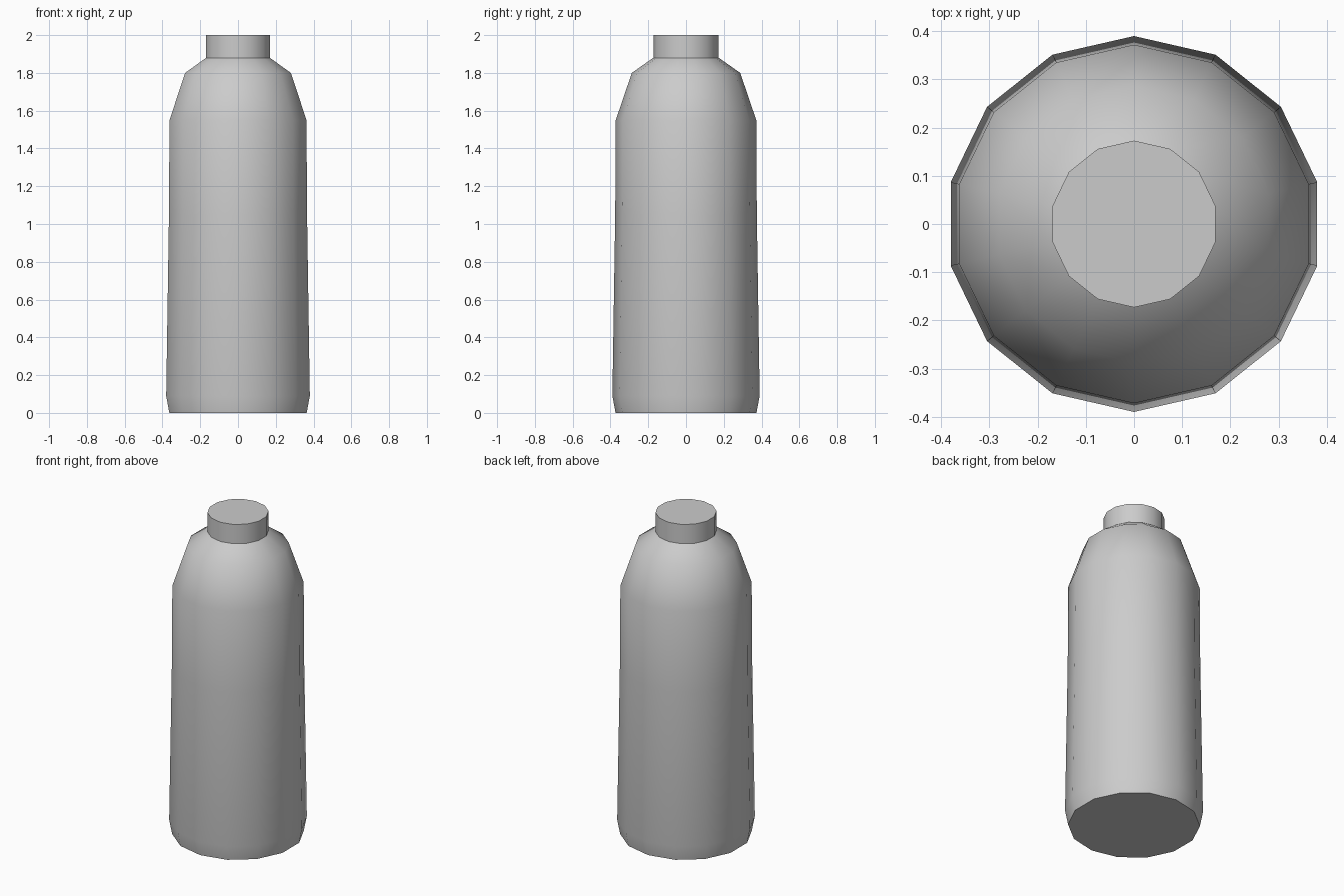
import bpy, bmesh, math

if "Cube" in bpy.data.objects:
    bpy.data.objects.remove(bpy.data.objects["Cube"])

SIDES = 14


def lathe(name, profile):
    """Revolve (radius, z) rings around z, with flat caps."""
    bm = bmesh.new()
    rings = []
    for r, z in profile:
        angles = [math.pi / 2 + 2 * math.pi * i / SIDES for i in range(SIDES)]
        rings.append([bm.verts.new((r * math.cos(a), r * math.sin(a), z)) for a in angles])
    for low, high in zip(rings, rings[1:]):
        for i in range(SIDES):
            j = (i + 1) % SIDES
            bm.faces.new((low[i], low[j], high[j], high[i]))
    bm.faces.new(rings[0][::-1])
    bm.faces.new(rings[-1])
    mesh = bpy.data.meshes.new(name)
    bm.to_mesh(mesh)
    bm.free()
    obj = bpy.data.objects.new(name, mesh)
    bpy.context.collection.objects.link(obj)
    bpy.ops.object.select_all(action='DESELECT')
    obj.select_set(True)
    bpy.context.view_layer.objects.active = obj
    bpy.ops.object.shade_smooth_by_angle(angle=math.radians(46))
    return obj


# Bottle: chamfered foot, tapering body, rounded shoulder and capped neck
lathe("bottle", [(0.373, 0.0), (0.39, 0.09), (0.375, 1.05), (0.372, 1.55),
                 (0.287, 1.80), (0.173, 1.88), (0.173, 2.0)])
